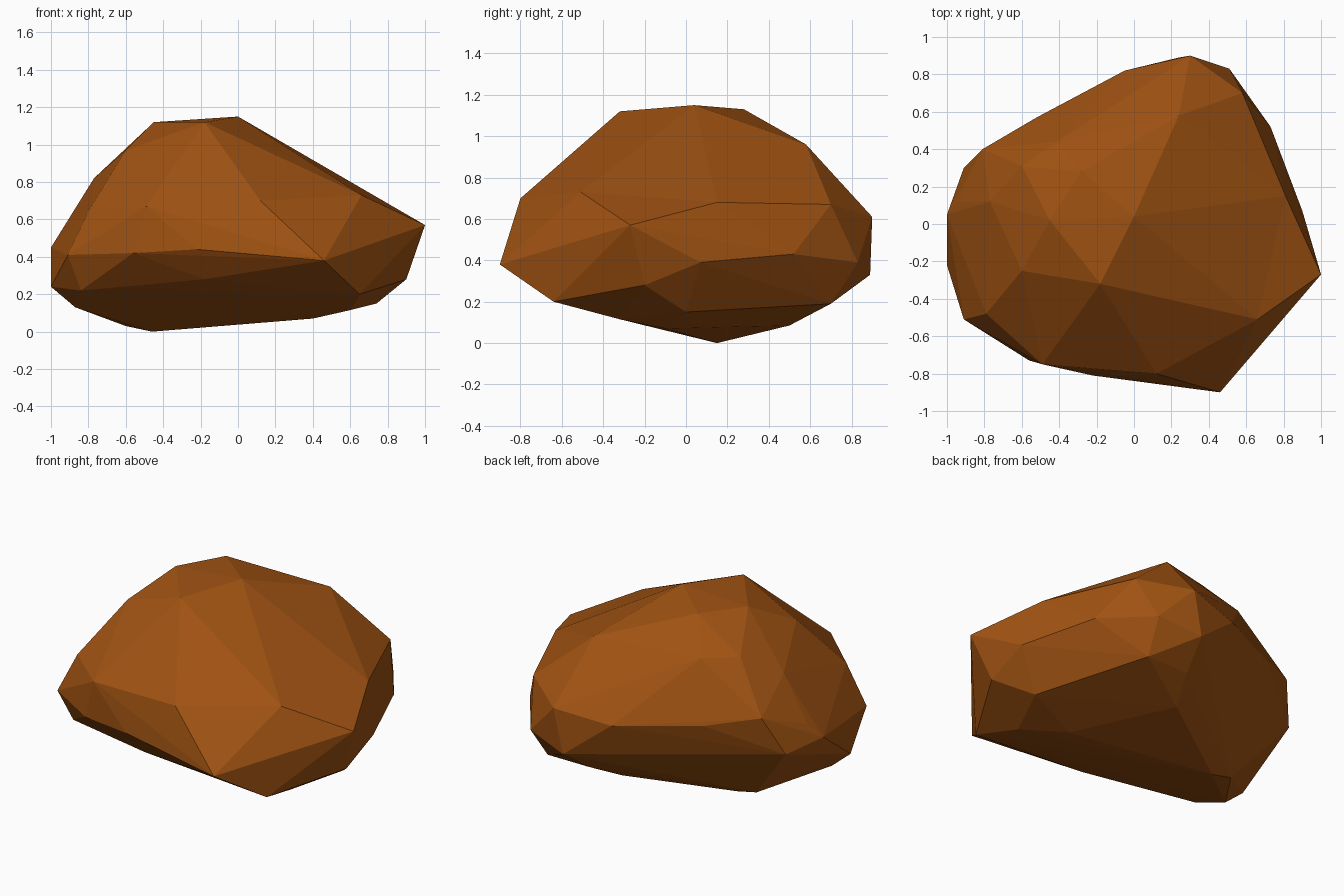
import bpy, bmesh
from mathutils import Vector

if "Cube" in bpy.data.objects:
    bpy.data.objects.remove(bpy.data.objects["Cube"])

# Key corners of the boulder, from crown to base
crown = [(0, .04, 1.15), (-.18, -.32, 1.12), (-.45, .02, 1.12), (-.28, .28, 1.13),
         (.24, .58, .96), (-.6, -.25, .97), (-.6, .31, .95), (-.41, .44, .94),
         (-.77, .12, .82)]
shoulder = [(.66, -.51, .73), (.12, -.8, .70), (-.49, -.75, .67), (-.79, -.48, .66),
            (.81, .15, .68), (.58, .7, .67), (-.81, .4, .65), (.3, .9, .61),
            (-.52, .57, .59), (-.05, .82, .56), (1, -.27, .57), (-.94, .12, .54)]
waist = [(-1, .05, .45), (-.22, -.81, .44), (-.56, -.73, .42), (-.91, -.51, .41),
         (.73, .52, .43), (.9, .07, .39), (.51, .83, .39), (.46, -.9, .38),
         (-.91, .3, .41), (.24, .89, .33)]
base = [(.9, -.2, .28), (-.18, -.68, .28), (-1, -.22, .24), (-.84, -.45, .22),
        (.65, -.64, .2), (.19, .7, .19), (.48, .7, .19), (.74, 0, .15),
        (-.87, -.22, .13), (.6, -.32, .115), (.4, -.1, .07), (.1, .5, .085),
        (-.6, .15, .03), (-.46, .15, 0)]

# Faceted boulder: hull around the corners
bm = bmesh.new()
for p in crown + shoulder + waist + base:
    bm.verts.new(p)
res = bmesh.ops.convex_hull(bm, input=bm.verts[:])
loose = [v for v in bm.verts if not v.link_faces]
bmesh.ops.delete(bm, geom=loose, context='VERTS')


# Slight hollow on the long right slope: turn the ridge edge the other way
def near(v, p):
    return (v.co - Vector(p)).length < .01


a, b = crown[0], (1, -.27, .57)
ridge = [e for e in bm.edges
         if any(near(v, a) for v in e.verts) and any(near(v, b) for v in e.verts)]
if ridge:
    bmesh.ops.rotate_edges(bm, edges=ridge, use_ccw=False)
bmesh.ops.recalc_face_normals(bm, faces=bm.faces[:])

mesh = bpy.data.meshes.new("boulder")
bm.to_mesh(mesh)
bm.free()

# Single rusty brown colour
mat = bpy.data.materials.new("rust brown")
mat.diffuse_color = (.35, .085, .006, 1)
mat.use_nodes = True
mat.node_tree.nodes["Principled BSDF"].inputs["Base Color"].default_value = mat.diffuse_color
mesh.materials.append(mat)
rock = bpy.data.objects.new("boulder", mesh)
bpy.context.collection.objects.link(rock)
